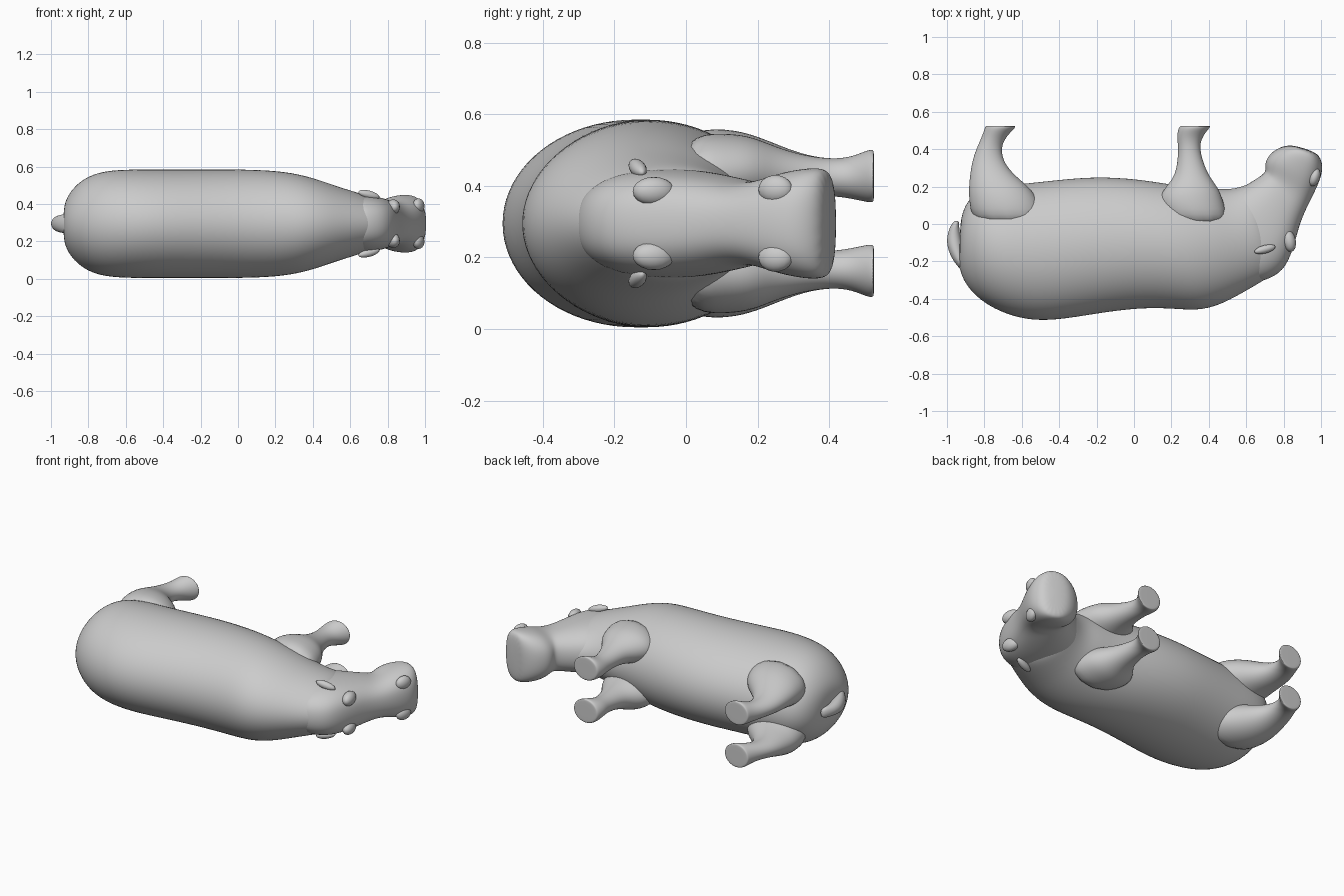
import bpy, bmesh, math
from mathutils import Vector

MID = 0.295  # symmetry plane: the animal lies on its side


def loft(name, rings, levels=2):
    """Skin a list of point rings, cap both ends and smooth."""
    bm = bmesh.new()
    rows = [[bm.verts.new(p) for p in r] for r in rings]
    n = len(rows[0])
    for a, b in zip(rows, rows[1:]):
        for i in range(n):
            j = (i + 1) % n
            bm.faces.new((a[i], a[j], b[j], b[i]))
    bm.faces.new(rows[0][::-1])
    bm.faces.new(rows[-1])
    bmesh.ops.recalc_face_normals(bm, faces=bm.faces)
    me = bpy.data.meshes.new(name)
    bm.to_mesh(me)
    bm.free()
    for p in me.polygons:
        p.use_smooth = True
    ob = bpy.data.objects.new(name, me)
    bpy.context.collection.objects.link(ob)
    if levels:
        m = ob.modifiers.new("smooth", 'SUBSURF')
        m.levels = m.render_levels = levels
    return ob


def slab(bx, by, fx, fy, hw, power=1.0, n=20):
    """Oval section from a back point to a belly point, half width hw in z."""
    c = Vector(((bx + fx) / 2, (by + fy) / 2, MID))
    d = Vector(((fx - bx) / 2, (fy - by) / 2, 0))
    pts = []
    for i in range(n):
        t = 2 * math.pi * i / n
        u, v = math.cos(t), math.sin(t)
        u = math.copysign(abs(u) ** power, u)
        v = math.copysign(abs(v) ** power, v)
        pts.append(c + d * u * 1.01 + Vector((0, 0, hw * v * 1.01)))
    return pts


# Body and neck: back x, back y, belly x, belly y, half width
body = [(-.935, -.20, -.93, -.04, .05), (-.93, -.26, -.925, .04, .115),
        (-.89, -.34, -.895, .12, .18), (-.82, -.41, -.83, .18, .245),
        (-.72, -.47, -.72, .205, .285), (-.58, -.515, -.56, .22, .292),
        (-.42, -.518, -.40, .238, .292), (-.20, -.48, -.20, .256, .292),
        (.02, -.45, .02, .242, .292), (.20, -.452, .18, .215, .286),
        (.34, -.466, .30, .20, .268), (.46, -.435, .41, .195, .235),
        (.57, -.375, .49, .185, .20), (.68, -.312, .56, .195, .172),
        (.76, -.26, .61, .215, .15), (.78, -.20, .65, .22, .09)]
loft("body", [slab(*s) for s in body])

# Head: brow, cheeks, narrow bridge, then the broad square snout
head = [(.60, -.32, .50, .13, .13), (.70, -.305, .56, .185, .155),
        (.80, -.255, .61, .215, .15), (.85, -.14, .66, .245, .138),
        (.88, -.02, .695, .27, .125), (.91, .06, .705, .29, .115),
        (.945, .13, .70, .315, .12), (.98, .20, .71, .355, .143),
        (1.01, .28, .755, .40, .155), (1.005, .34, .81, .42, .155),
        (.975, .385, .86, .42, .135)]
loft("head", [slab(*s, power=.8) for s in head])

# Legs: x min, x max, y, inner and outer distance from the symmetry plane
hind = [(-.86, -.46, -.02, .0, .265), (-.885, -.50, .12, .02, .268),
        (-.885, -.56, .20, .05, .245), (-.877, -.65, .27, .065, .215),
        (-.865, -.70, .34, .075, .19), (-.84, -.71, .41, .077, .18),
        (-.815, -.685, .465, .068, .187), (-.80, -.64, .508, .058, .207),
        (-.795, -.63, .524, .058, .207), (-.785, -.64, .525, .068, .197)]
fore = [(.18, .52, -.02, .0, .25), (.12, .48, .12, .03, .255),
        (.16, .455, .19, .05, .242), (.215, .405, .25, .065, .215),
        (.232, .37, .33, .075, .19), (.237, .35, .41, .077, .18),
        (.228, .365, .465, .068, .187), (.235, .40, .508, .058, .207),
        (.245, .412, .524, .058, .207), (.255, .40, .525, .068, .197)]


def leg_ring(x0, x1, y, zi, zo, side, n=12):
    return [Vector(((x0 + x1) / 2 + (x1 - x0) / 2 * 1.03 * math.cos(t), y,
                    MID + side * ((zi + zo) / 2 + (zo - zi) / 2 * 1.03 * math.sin(t))))
            for t in (2 * math.pi * i / n for i in range(n))]


for side, tag in ((1, "left"), (-1, "right")):
    loft("hind_leg_" + tag, [leg_ring(*s, side) for s in hind])
    loft("front_leg_" + tag, [leg_ring(*s, side) for s in fore])


def blob(name, loc, size, rot=(0, 0, 0)):
    bpy.ops.mesh.primitive_uv_sphere_add(segments=16, ring_count=10, location=loc, rotation=rot)
    ob = bpy.context.object
    ob.name = name
    ob.scale = size
    bpy.ops.object.shade_smooth()


# Ears folded back, brow bumps and nostril bumps
for side, tag in ((1, "left"), (-1, "right")):
    blob("ear_" + tag, (.70, -.135, MID + side * .155), (.06, .022, .022), (0, side * .25, .25))
    blob("brow_" + tag, (.83, -.09, MID + side * .09), (.035, .06, .04), (0, 0, .2))
    blob("nostril_" + tag, (.965, .25, MID + side * .095), (.03, .05, .04), (0, 0, -.3))

# Short tail lying against the rump
tail = [(-.90, -.27, -.86, -.26, .05), (-.965, -.21, -.90, -.19, .055),
        (-1.005, -.12, -.92, -.10, .045), (-1.0, -.05, -.93, -.05, .035),
        (-.975, .005, -.935, .0, .035), (-.955, .02, -.935, .015, .02)]
loft("tail", [slab(*s, n=10) for s in tail])
